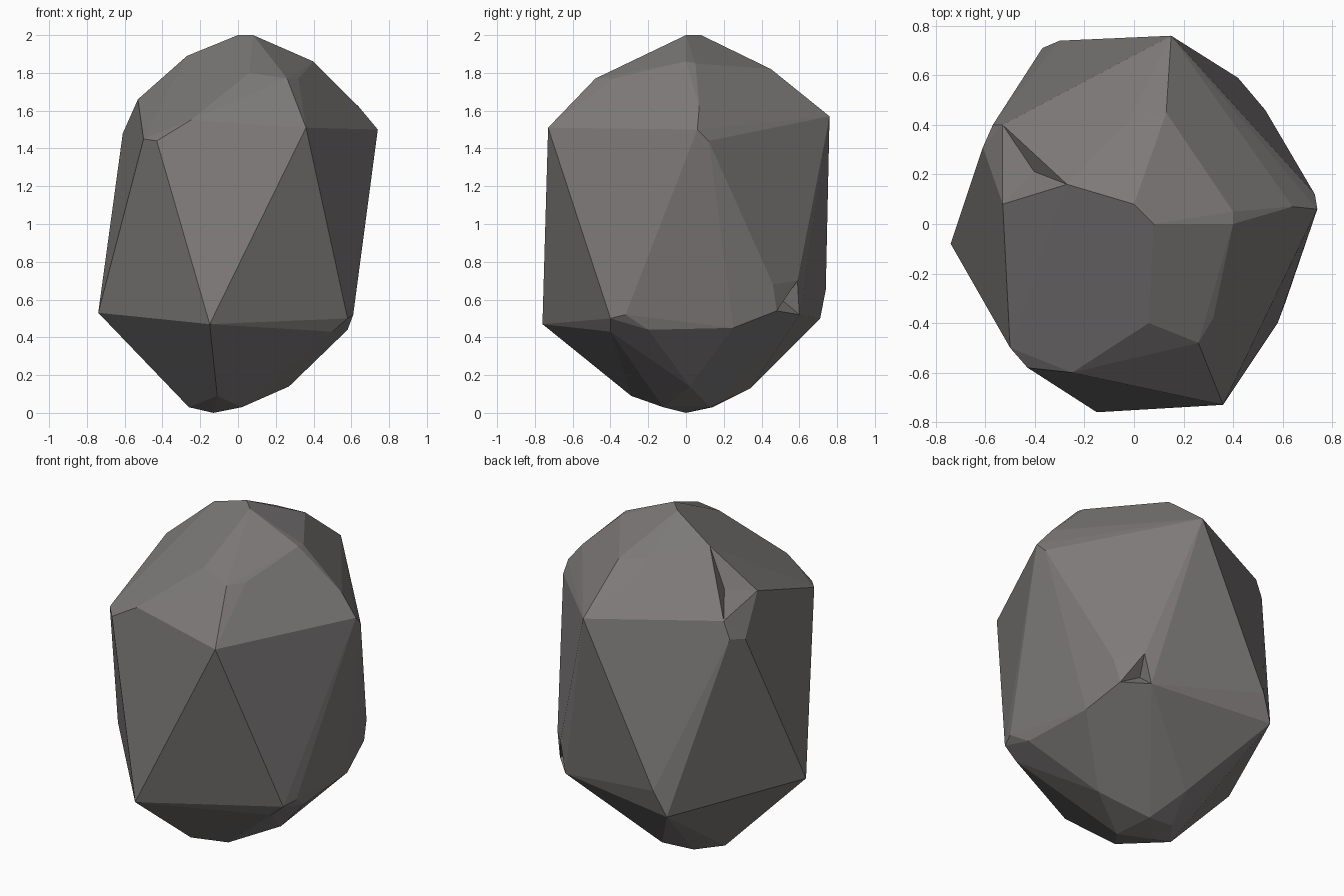
import bpy, bmesh
from math import radians
from mathutils import Vector

if "Cube" in bpy.data.objects:
    bpy.data.objects.remove(bpy.data.objects["Cube"])

# corner points of the chipped boulder, grouped by level
crown = [(0, .08, 2), (.08, 0, 2), (.40, 0, 1.86), (.40, .05, 1.85), (.06, -.40, 1.80),
         (.26, -.48, 1.77), (.32, -.38, 1.77), (-.27, .16, 1.89), (-.03, .40, 1.84), (.13, .45, 1.82)]
shoulder = [(.36, -.73, 1.51), (.15, .76, 1.57), (-.25, -.60, 1.55), (-.43, -.58, 1.44),
            (-.50, -.50, 1.45), (-.57, .40, 1.50), (-.61, .31, 1.48), (-.53, .40, 1.60),
            (-.53, .08, 1.66), (.72, .03, 1.46), (.74, .06, 1.50), (.73, .12, 1.44), (.64, .07, 1.62)]
waist = [(-.15, -.76, .47), (-.74, -.08, .53), (.58, -.40, .50), (.61, -.32, .52), (.58, -.20, .44),
         (.50, -.40, .43), (.55, .25, .45), (.53, .46, .68), (.42, .59, .70), (.50, .48, .54),
         (.38, .60, .52), (-.30, .74, .65), (-.37, .71, .50)]
base = [(-.11, -.29, .09), (-.13, 0, 0), (-.26, 0, .03), (.02, -.12, .03), (.0, .13, .03),
        (.27, .02, .14), (-.08, .34, .13), (.33, -.23, .26), (-.15, .14, .03)]

bm = bmesh.new()
for p in crown + shoulder + waist + base:
    bm.verts.new(p)
bmesh.ops.convex_hull(bm, input=bm.verts[:])
bmesh.ops.delete(bm, geom=[v for v in bm.verts if not v.link_faces], context='VERTS')
bmesh.ops.dissolve_limit(bm, angle_limit=radians(4), verts=bm.verts[:], edges=bm.edges[:])


# small chips: sink the middle of the facet nearest to a point
def chip(point, depth):
    bm.faces.ensure_lookup_table()
    f = min(bm.faces, key=lambda f: (f.calc_center_median() - Vector(point)).length)
    n = f.normal.copy()
    for v in bmesh.ops.poke(bm, faces=[f])['verts']:
        v.co -= n * depth


chip((.46, .54, .60), .07)
chip((-.44, .22, 1.72), .05)
bmesh.ops.recalc_face_normals(bm, faces=bm.faces[:])

mesh = bpy.data.meshes.new("boulder")
bm.to_mesh(mesh)
bm.free()

# dark warm stone
stone = bpy.data.materials.new("dark_stone")
stone.diffuse_color = (.205, .193, .19, 1)
stone.use_nodes = True
stone.node_tree.nodes["Principled BSDF"].inputs["Base Color"].default_value = stone.diffuse_color
mesh.materials.append(stone)

boulder = bpy.data.objects.new("boulder", mesh)
bpy.context.collection.objects.link(boulder)
